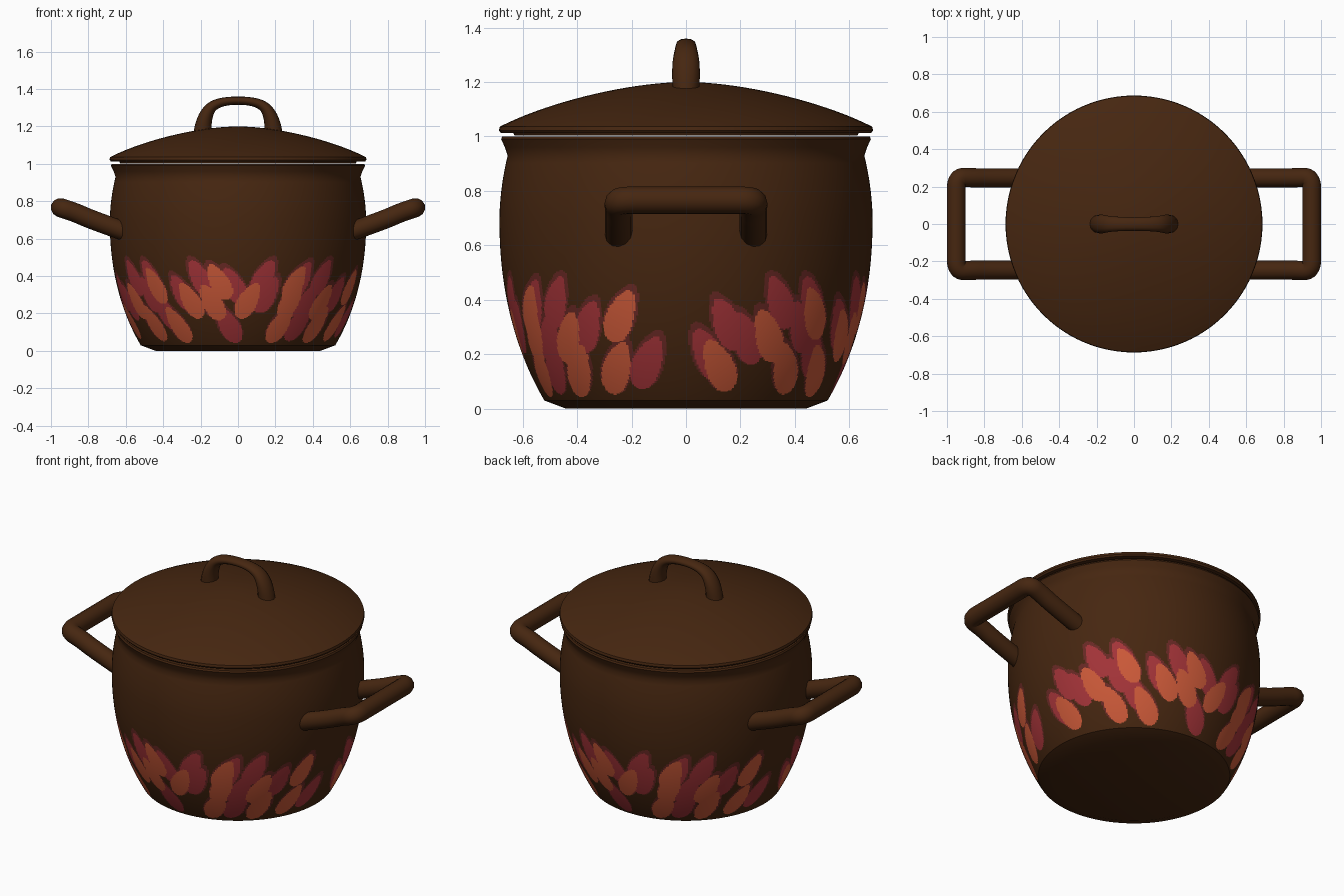
import bpy
import bmesh
import math
from mathutils import Vector
from mathutils.geometry import interpolate_bezier

cube = bpy.data.objects.get("Cube")
if cube:
    bpy.data.objects.remove(cube, do_unlink=True)


def material(name, color):
    mat = bpy.data.materials.new(name)
    mat.use_nodes = True
    mat.diffuse_color = (*color, 1)
    mat.node_tree.nodes["Principled BSDF"].inputs["Base Color"].default_value = (*color, 1)
    return mat


BROWN = material("brown_enamel", (0.061, 0.0195, 0.0052))
MAROON = material("maroon_leaf_edge", (0.14, 0.022, 0.018))
RED = material("red_leaf", (0.37, 0.034, 0.04))
ORANGE = material("orange_leaf", (0.6, 0.1, 0.04))


def select_only(obj):
    bpy.ops.object.select_all(action="DESELECT")
    obj.select_set(True)
    bpy.context.view_layer.objects.active = obj


def smooth(obj, angle):
    select_only(obj)
    bpy.ops.object.shade_smooth_by_angle(angle=math.radians(angle))


def bezier(start, handle_a, handle_b, end, count):
    """Points of a smooth profile section, as (radius, height)."""
    corners = [Vector((p[0], 0, p[1])) for p in (start, handle_a, handle_b, end)]
    return [(p.x, p.z) for p in interpolate_bezier(*corners, count)]


def lathe(name, profile, segments, materials, paint=None):
    """Turn a (radius, height) profile around the z axis."""
    bm = bmesh.new()
    verts = [bm.verts.new((r, 0, z)) for r, z in profile]
    edges = [bm.edges.new(pair) for pair in zip(verts, verts[1:])]
    bmesh.ops.spin(bm, geom=verts + edges, cent=(0, 0, 0), axis=(0, 0, 1),
                   angle=math.tau, steps=segments)
    bmesh.ops.remove_doubles(bm, verts=bm.verts, dist=0.0001)
    bmesh.ops.recalc_face_normals(bm, faces=bm.faces)
    if paint:
        for face in bm.faces:
            face.material_index = paint(face)
    mesh = bpy.data.meshes.new(name)
    bm.to_mesh(mesh)
    bm.free()
    for mat in materials:
        mesh.materials.append(mat)
    obj = bpy.data.objects.new(name, mesh)
    bpy.context.collection.objects.link(obj)
    smooth(obj, 35)
    return obj


def tube(name, path, radii):
    """Round bar along a control path with softened corners."""
    curve = bpy.data.curves.new(name, "CURVE")
    curve.dimensions = "3D"
    curve.bevel_depth = 1
    curve.bevel_resolution = 4
    curve.use_fill_caps = True
    curve.resolution_u = 8
    spline = curve.splines.new("NURBS")
    spline.points.add(len(path) - 1)
    for point, co, radius in zip(spline.points, path, radii):
        point.co = (*co, 1)
        point.radius = radius
    spline.order_u = 3
    spline.use_endpoint_u = True
    obj = bpy.data.objects.new(name, curve)
    bpy.context.collection.objects.link(obj)
    select_only(obj)
    bpy.ops.object.convert(target="MESH")
    obj = bpy.context.object
    obj.data.materials.clear()
    obj.data.materials.append(BROWN)
    smooth(obj, 50)
    return obj


# Painted leaves on half the pot: (degrees from the front, height in hundredths)
red_spots = [(-82, 20), (-76, 31), (-69, 26), (-58, 39), (-48, 30), (-45, 39),
             (-40, 21), (-28, 31), (-18, 39), (-2, 35), (-5, 14), (12, 39),
             (14, 30), (31, 38), (43, 39), (36, 26), (34, 15), (55, 30), (76, 17)]
orange_spots = [(-78, 16), (-61, 27), (-51, 15), (-43, 35), (-34, 14), (-24, 27),
                (-9, 37), (-13, 26), (5, 27), (23, 14), (27, 27), (28, 36),
                (46, 26), (47, 14), (64, 15), (68, 34)]
LEAN = math.radians(28)
LENGTH, WIDTH = 0.105, 0.052


def make_leaf(spot, index):
    lean = math.copysign(LEAN, spot[0])
    return (math.radians(spot[0]), spot[1] / 100, math.sin(lean), math.cos(lean), index)


leaves = [make_leaf(s, 2) for s in red_spots] + [make_leaf(s, 3) for s in orange_spots]


def in_leaf(along, across, length, width):
    t = along / length
    return abs(t) < 1 and abs(across) < width * math.sqrt(1 - t * t) * (1 - 0.25 * t)


def leaf_paint(face):
    c = face.calc_center_median()
    radius = math.hypot(c.x, c.y)
    if not 0.04 < c.z < 0.52 or face.normal.x * c.x + face.normal.y * c.y < 0:
        return 0
    theta = math.atan2(c.x, -c.y)
    result = 0
    for angle, height, s, k, index in leaves:
        dz = c.z - height
        # The same decoration repeats on the opposite half
        du = ((theta - angle + math.pi / 2) % math.pi - math.pi / 2) * radius
        if abs(dz) > 0.16 or abs(du) > 0.16:
            continue
        along, across = du * s + dz * k, du * k - dz * s
        if in_leaf(along, across, LENGTH, WIDTH):
            result = max(result, index)
        elif in_leaf(along - 0.016, across, LENGTH + 0.012, WIDTH + 0.008):
            result = max(result, 1)
    return result


# Pot body: base, fine painted belly, flared lip and inner wall
pot_profile = [(0, 0), (0.44, 0)]
pot_profile += bezier((0.52, 0.03), (0.62, 0.2), (0.685, 0.42), (0.685, 0.68), 125)
pot_profile += bezier((0.685, 0.7), (0.685, 0.78), (0.67, 0.87), (0.655, 0.93), 8)
pot_profile += [(0.665, 0.96), (0.679, 0.99), (0.675, 1), (0.64, 1), (0.62, 0.93),
                (0.65, 0.7), (0.61, 0.3), (0.48, 0.06), (0, 0.05)]
lathe("pot_body", pot_profile, 480, [BROWN, MAROON, RED, ORANGE], leaf_paint)

# Domed lid
lid_profile = [(0, 1.003), (0.63, 1.003), (0.635, 1.013), (0.68, 1.013), (0.687, 1.022)]
lid_profile += bezier((0.684, 1.036), (0.5, 1.13), (0.2, 1.2), (0, 1.2), 20)
lathe("lid", lid_profile, 96, [BROWN])

# Lid handle: arch that widens across as it thins toward the top
half = [(0.19, 0, 1.16), (0.185, 0, 1.25), (0.115, 0, 1.338)]
arch = half + [(-x, y, z) for x, y, z in reversed(half)]
thickness = [0.049, 0.04, 0.022]
lid_handle = tube("lid_handle", arch, thickness + thickness[::-1])
for vert in lid_handle.data.vertices:
    vert.co.y *= 1 + 0.75 * max(0, vert.co.z - 1.17) / 0.19

# Side handles: mirrored U-shaped bars rising outward
arm = [(0.61, 0.247, 0.64), (0.78, 0.247, 0.70), (0.87, 0.247, 0.74),
       (0.95, 0.25, 0.766), (0.95, 0.14, 0.766)]
loop = arm + [(x, -y, z) for x, y, z in reversed(arm)]
for name, side in (("left_handle", 1), ("right_handle", -1)):
    tube(name, [(side * x, y, z) for x, y, z in loop], [0.051] * len(loop))
